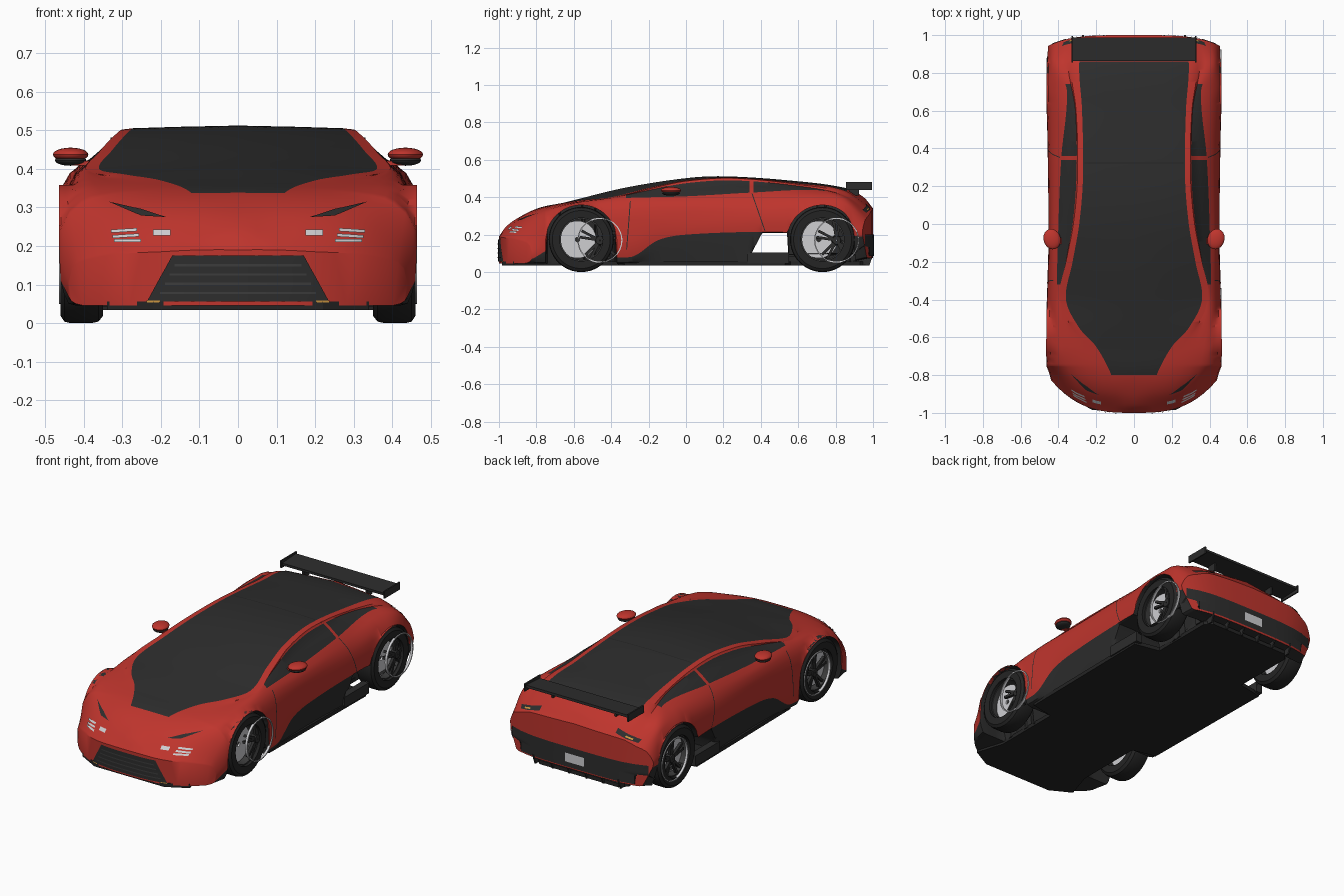
import bpy, bmesh, math
from mathutils import Vector, Matrix
from mathutils.bvhtree import BVHTree

if "Cube" in bpy.data.objects:
    bpy.data.objects.remove(bpy.data.objects["Cube"])


def material(name, *rgb):
    m = bpy.data.materials.new(name)
    m.use_nodes = True
    m.diffuse_color = (*rgb, 1)
    m.node_tree.nodes["Principled BSDF"].inputs["Base Color"].default_value = (*rgb, 1)
    return m


RED = material("red paint", .52, .035, .026)
DARK = material("dark glass and trim", .026, .026, .026)
RUBBER = material("black rubber", .018, .018, .018)
SLAT = material("slat grey", .045, .045, .045)
SILVER = material("silver", .62, .62, .64)
AMBER = material("amber", .6, .3, .05)


def finish(bm, name, mats, smooth=True):
    mesh = bpy.data.meshes.new(name)
    bm.to_mesh(mesh)
    bm.free()
    ob = bpy.data.objects.new(name, mesh)
    bpy.context.collection.objects.link(ob)
    for m in mats:
        mesh.materials.append(m)
    if smooth:
        bpy.ops.object.select_all(action='DESELECT')
        ob.select_set(True)
        bpy.context.view_layer.objects.active = ob
        bpy.ops.object.shade_smooth_by_angle(angle=math.radians(35))
    return ob


def spline(keys, t):
    """Smooth curve through keys of (t, a, b)."""
    def slope(i):
        a, b = keys[max(i - 1, 0)], keys[min(i + 1, len(keys) - 1)]
        return [(q - p) / (b[0] - a[0]) for p, q in zip(a[1:], b[1:])]
    i = max(k for k in range(len(keys) - 1) if keys[k][0] <= t + 1e-6 or k == 0)
    h = keys[i + 1][0] - keys[i][0]
    u = (t - keys[i][0]) / h
    return [(1 + 2 * u) * (1 - u) ** 2 * p + u * (1 - u) ** 2 * h * m
            + u * u * (3 - 2 * u) * q + u * u * (u - 1) * h * n
            for p, q, m, n in zip(keys[i][1:], keys[i + 1][1:], slope(i), slope(i + 1))]


def clamp(v):
    return max(0, min(1, v))


# Body: lengthwise rails (y, x, z), from the centre line round to the sill
centre = [(-1, 0, .19), (-.96, 0, .245), (-.88, 0, .3), (-.78, 0, .345), (-.65, 0, .372), (-.33, 0, .45),
          (0, 0, .502), (.2, 0, .512), (.55, 0, .49), (.85, 0, .45), (.95, 0, .4), (1, 0, .34)]
glass_edge = [(-1, .1, .19), (-.9, .1, .285), (-.8, .12, .337), (-.65, .2, .37), (-.55, .29, .385), (-.4, .36, .4),
              (-.2, .325, .45), (0, .29, .49), (.25, .27, .505), (.6, .275, .475), (.85, .29, .435), (1, .26, .33)]
pillar = [(-1, .2, .185), (-.9, .2, .28), (-.8, .24, .33), (-.65, .29, .365), (-.4, .385, .397), (-.2, .36, .437),
          (0, .325, .475), (.25, .305, .49), (.6, .31, .46), (.85, .35, .41), (1, .32, .32)]
belt = [(-1, .3, .18), (-.9, .31, .265), (-.8, .34, .315), (-.65, .37, .36), (-.4, .405, .392), (0, .4, .405),
        (.35, .385, .425), (.7, .355, .438), (.85, .4, .4), (1, .37, .3)]
shoulder = [(-1, .39, .165), (-.8, .4, .29), (-.65, .42, .345), (-.4, .435, .36), (.4, .435, .365),
            (.7, .435, .39), (.85, .44, .365), (1, .42, .28)]
flank = [(-1, .43, .14), (-.7, .46, .26), (0, .45, .28), (.4, .455, .29), (.75, .462, .28), (1, .45, .23)]
lower = [(-1, .44, .07), (-.75, .46, .11), (-.3, .455, .08), (-.15, .45, .17), (0, .45, .2),
         (.45, .455, .215), (.7, .46, .2), (1, .45, .19)]
sill = [(-1, .42, .05), (-.7, .44, .05), (0, .42, .045), (.8, .44, .05), (1, .4, .08)]
RAILS = [centre, glass_edge, pillar, belt, shoulder, flank, lower, sill]
WHEELS = {"front": -.56, "rear": .73}
ARCH = .19


def warped(x, y, z):
    """Round the nose and tail in plan."""
    a = min(1, abs(x) / .46)
    return x, y + .2 * a ** 3 * clamp((-.75 - y) / .25) - .06 * a ** 4 * clamp((y - .8) / .2) ** 2, z


def floor(x, y):
    """Lowest body height: wheel arches outboard, open side duct before the rear wheels."""
    for c in WHEELS.values():
        if x > .3 and abs(y - c) < ARCH - .001:
            return .168 + math.sqrt(ARCH ** 2 - (y - c) ** 2)
    return min(.21, .1 + 1.9 * (y - .35)) if .345 < y < .545 else 0


def section(y):
    cols = [(i, *spline(r, y)) for i, r in enumerate(RAILS)]
    pts = [spline(cols, k / 2) for k in range(15)]
    pts[0][0] = 0
    sx, sz = pts[-1]
    under = [(pts[j][0] / pts[10][0] * sx * .96, sz - .004) for j in range(10, -1, -1)]
    return [warped(x, y, max(z, floor(x, y))) for x, z in pts + under]


bm = bmesh.new()
stations = [-1 + .01 * k for k in range(201)]
rings = [[bm.verts.new(p) for p in section(y)] for y in stations]
for k in range(200):
    y, a, b = stations[k] + .005, rings[k], rings[k + 1]
    for i in range(25):
        f = bm.faces.new((a[i], a[i + 1], b[i + 1], b[i]))
        seg = i // 2
        windscreen = seg == 0 and -.8 < y < .86
        window = seg == 2 and -.32 < y < .74 and not .34 < y < .36
        f.material_index = int(windscreen or window or seg >= 6)
for r in (rings[0], rings[-1]):
    for j in range(10):
        bm.faces.new((r[j], r[j + 1], r[24 - j], r[25 - j]))
    bm.faces.new(r[10:16])
bmesh.ops.mirror(bm, geom=bm.verts[:] + bm.edges[:] + bm.faces[:], axis='X', merge_dist=1e-4)
bmesh.ops.recalc_face_normals(bm, faces=bm.faces[:])
SKIN = BVHTree.FromBMesh(bm)
finish(bm, "body_shell", [RED, DARK])


def prism(name, outline, lo, hi, mat, axis='Z'):
    """Extrude an outline along an axis; X outlines are (y, z), Z outlines are (x, y)."""
    bm = bmesh.new()
    put = (lambda p, h: (h, *p)) if axis == 'X' else (lambda p, h: (*p, h))
    a, b = [[bm.verts.new(put(p, h)) for p in outline] for h in (lo, hi)]
    bm.faces.new(a)
    bm.faces.new(b)
    for i in range(len(a)):
        j = (i + 1) % len(a)
        bm.faces.new((a[i], a[j], b[j], b[i]))
    bmesh.ops.recalc_face_normals(bm, faces=bm.faces[:])
    return finish(bm, name, [mat], False)


def panel(name, corners, mat, view='front', mirror=True, lift=.004):
    """Thin painted patch projected on the body; corners are (u, v) pairs in a loop."""
    place, ray = {'front': (lambda u, v: (u, -2, v), (0, 1, 0)), 'back': (lambda u, v: (u, 2, v), (0, -1, 0)),
                  'side': (lambda u, v: (2, u, v), (-1, 0, 0)), 'top': (lambda u, v: (u, v, 2), (0, 0, -1))}[view]
    a, b, c, d = [Vector(p) for p in corners]
    bm = bmesh.new()
    n = 12
    for s in ((1, -1) if mirror else (1,)):
        grid = {}
        for i in range(n + 1):
            for j in range(n + 1):
                p = a.lerp(b, i / n).lerp(d.lerp(c, i / n), j / n)
                hit, normal, *_ = SKIN.ray_cast(Vector(place(*p)), Vector(ray))
                if hit:
                    q = hit + normal * lift
                    grid[i, j] = bm.verts.new((q.x * s, q.y, q.z))
        look = Vector((ray[0] * s, ray[1], ray[2]))
        for i in range(n):
            for j in range(n):
                keys = [(i, j), (i + 1, j), (i + 1, j + 1), (i, j + 1)]
                if all(k in grid for k in keys):
                    f = bm.faces.new([grid[k] for k in keys])
                    f.normal_update()
                    if f.normal.dot(look) > 0:
                        f.normal_flip()
    return finish(bm, name, [mat])


def bar(name, u0, u1, v0, v1, mat, view='front', mirror=True, lift=.004, slant=0):
    return panel(name, [(u0, v0), (u1, v0 + slant), (u1, v1 + slant), (u0, v1)], mat, view, mirror, lift)


# Front details
panel("grille", [(-.235, .056), (.235, .056), (.17, .175), (-.17, .175)], DARK, mirror=False)
for k in range(4):
    w, z = .2 - .012 * k, .075 + .024 * k
    bar("grille_slat", -w, w, z, z + .006, SLAT, mirror=False, lift=.007)
bar("amber_marker", .2, .235, .054, .059, AMBER, lift=.007)
panel("headlight_slit", [(.185, .272), (.25, .276), (.335, .312), (.25, .293)], DARK)
for k in range(3):
    bar("lamp_strip", .25 + .005 * k, .32 + .004 * k, .208 + .014 * k, .216 + .014 * k, SILVER, slant=-.004 if k else 0)
bar("inner_lamp", .175, .22, .224, .24, SILVER)

# Rear details
bar("rear_bumper", -.43, .43, .085, .2, DARK, 'back', False)
bar("number_plate", -.06, .06, .115, .165, SILVER, 'back', False, .008)
panel("tail_lamp", [(.24, .345), (.37, .315), (.38, .33), (.24, .365)], DARK, 'back')
bar("tail_marker", .3, .34, .335, .341, AMBER, 'back', lift=.007, slant=-.01)

# Panel seams
panel("door_front_seam", [(-.32, .12), (-.315, .12), (-.295, .38), (-.3, .38)], DARK, 'side', lift=.002)
panel("door_rear_seam", [(.42, .22), (.425, .22), (.355, .42), (.35, .42)], DARK, 'side', lift=.002)
bar("roof_seam", -.3, .3, .32, .326, RUBBER, 'top', False, .002)


def box(name, loc, size, mat, rot=None):
    bm = bmesh.new()
    m = Matrix.Translation(loc) @ (rot or Matrix()) @ Matrix.Diagonal((*size, 1))
    bmesh.ops.create_cube(bm, size=1, matrix=m)
    return finish(bm, name, [mat], False)


def lathe(name, profile, x, y, z, side, mat):
    """Revolve a closed (radius, x) profile about the wheel axle."""
    bm = bmesh.new()
    n = 48
    loops = [[bm.verts.new((side * (x + px), y + r * math.cos(t * math.tau / n), z + r * math.sin(t * math.tau / n)))
              for r, px in profile] for t in range(n)]
    for t in range(n):
        a, b = loops[t], loops[(t + 1) % n]
        for i in range(len(a)):
            j = (i + 1) % len(a)
            bm.faces.new((a[i], a[j], b[j], b[i]))
    bmesh.ops.recalc_face_normals(bm, faces=bm.faces[:])
    return finish(bm, name, [mat])


# Underfloor, splitter and side skirts
half = [(.22, -.985), (.34, -.92), (.29, -.76), (.29, -.36), (.43, -.33), (.44, .53), (.29, .56), (.29, .93), (.25, .97)]
prism("underfloor", half + [(-x, y) for x, y in reversed(half)], .034, .056, RUBBER)
for s in (1, -1):
    box("skirt_block", (s * .425, .44, .075), (.04, .22, .06), DARK)

# Wheels, with the rims set off towards the tail
TYRE = [(.115, 0), (.155, 0), (.17, .012), (.174, .03), (.174, .085), (.17, .1), (.155, .11), (.115, .108)]
for end, y in WHEELS.items():
    for side, shift in ((1, .1 if end == "front" else .075), (-1, .03)):
        lathe(end + "_tyre", TYRE, .35, y, .174, side, RUBBER)
        lathe(end + "_brake_disc", [(.012, .05), (.1, .05), (.1, .06), (.012, .06)], .35, y - .02, .174, side, SILVER)
        lathe(end + "_rim_barrel", [(.109, .02), (.116, .02), (.116, .09), (.109, .09)], .35, y, .174, side, SLAT)
        ry, rz = y + shift, .17
        lathe(end + "_rim_ring", [(.114, .1), (.12, .1), (.12, .114), (.114, .114)], .35, ry, rz, side, SILVER)
        lathe(end + "_hub", [(.003, .07), (.028, .07), (.022, .098), (.003, .098)], .35, ry, rz, side, DARK)
        for k in range(10):
            turn = Matrix.Rotation((k // 2) * math.tau / 5 + (.16 if k % 2 else -.16), 4, 'X')
            c = Vector((side * .435, ry, rz)) + turn @ Vector((0, 0, .06))
            box(end + "_spoke", c, (.016, .014, .1), DARK, turn)

# Rear wing
box("wing_blade", (0, .925, .462), (.65, .125, .014), DARK, Matrix.Rotation(.06, 4, 'X'))
for s in (1, -1):
    box("wing_end_plate", (s * .327, .925, .46), (.008, .14, .042), DARK)
    box("wing_strut", (s * .2, .9, .435), (.012, .05, .05), DARK)

# Diffuser fins
for x in (-.27, -.16, -.055, .055, .16, .27):
    prism("diffuser_fin", [(.76, .05), (.98, .035), (1, .09), (.97, .12), (.76, .08)], x - .004, x + .004, DARK, 'X')

# Door mirrors
for s in (1, -1):
    for name, z, size, mat in (("mirror_cap", .437, (.045, .055, .018), RED), ("mirror_base", .422, (.04, .048, .014), DARK)):
        bm = bmesh.new()
        turn = Matrix.Rotation(s * -.3, 4, 'Z')
        bmesh.ops.create_uvsphere(bm, u_segments=20, v_segments=12, radius=1,
                                  matrix=Matrix.Translation((s * .434, -.08, z)) @ turn @ Matrix.Diagonal((*size, 1)))
        finish(bm, name, [mat])
    box("mirror_stalk", (s * .405, -.09, .415), (.05, .03, .012), RED)
